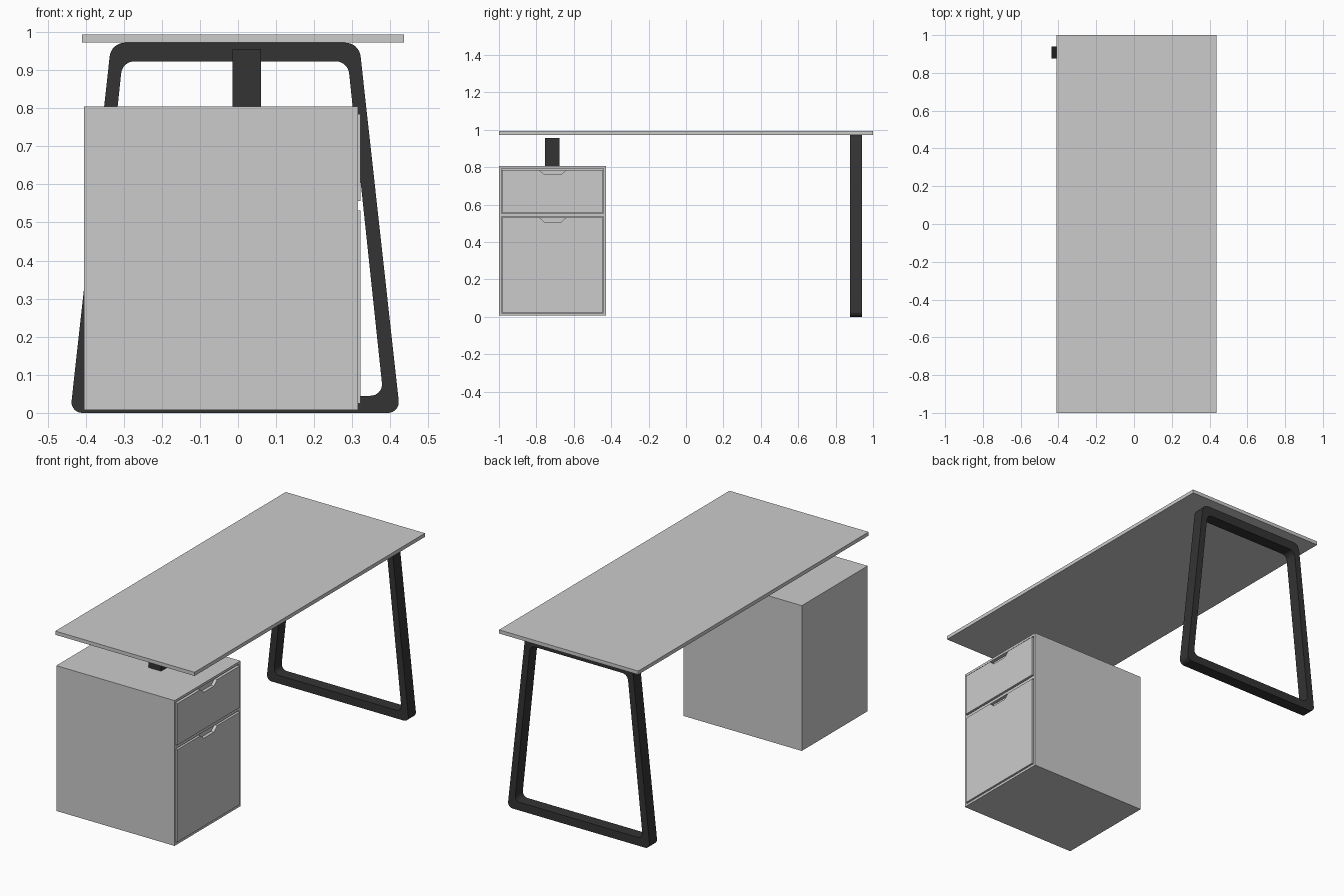
import bpy, bmesh, math
from mathutils import Vector

if "Cube" in bpy.data.objects:
    bpy.data.objects.remove(bpy.data.objects["Cube"])

black = bpy.data.materials.new("black_metal")
black.diffuse_color = (0.035, 0.034, 0.034, 1)
black.use_nodes = True
black.node_tree.nodes["Principled BSDF"].inputs["Base Color"].default_value = black.diffuse_color


def finish(name, bm, mat=None):
    bmesh.ops.recalc_face_normals(bm, faces=bm.faces)
    me = bpy.data.meshes.new(name)
    bm.to_mesh(me)
    bm.free()
    ob = bpy.data.objects.new(name, me)
    bpy.context.collection.objects.link(ob)
    if mat:
        me.materials.append(mat)
    return ob


def box(name, x, y, z, mat=None):
    bm = bmesh.new()
    bmesh.ops.create_cube(bm, size=1)
    for v in bm.verts:
        v.co = [(a + b) / 2 + c * (b - a) for (a, b), c in zip((x, y, z), v.co)]
    return finish(name, bm, mat)


def rounded(points, radii, steps=8):
    """Polygon with circular fillets at every corner."""
    out = []
    for i, (p, r) in enumerate(zip(points, radii)):
        p = Vector(p)
        a = (Vector(points[i - 1]) - p).normalized()
        b = (Vector(points[(i + 1) % len(points)]) - p).normalized()
        half = a.angle(b) / 2
        centre = p + (a + b).normalized() * r / math.sin(half)
        s = (p + a * r / math.tan(half) - centre).normalized()
        e = (p + b * r / math.tan(half) - centre).normalized()
        sweep = s.angle(e)
        for k in range(steps + 1):
            t = sweep * k / steps
            d = (s * math.sin(sweep - t) + e * math.sin(t)) / math.sin(sweep)
            out.append(centre + d * r)
    return out


# Table top
box("table_top", (-0.410, 0.436), (-1, 1), (0.973, 0.993))

# Trapezoid loop leg with rounded corners
CX = -0.0075
outer = rounded([(CX - 0.433, 0), (CX + 0.433, 0), (CX + 0.3255, 0.972), (CX - 0.3255, 0.972)],
                (0.028, 0.028, 0.04, 0.04))
inner = rounded([(CX - 0.389, 0.045), (CX + 0.389, 0.045), (CX + 0.296, 0.923), (CX - 0.296, 0.923)],
                (0.03, 0.03, 0.035, 0.035))
bm = bmesh.new()
rings = [[bm.verts.new((p.x, y, p.y)) for p in loop]
         for loop, y in ((outer, 0.876), (outer, 0.941), (inner, 0.941), (inner, 0.876))]
n = len(outer)
for r in range(4):
    a, b = rings[r], rings[(r + 1) % 4]
    for i in range(n):
        j = (i + 1) % n
        bm.faces.new((a[i], a[j], b[j], b[i]))
leg = finish("leg_frame", bm, black)
bpy.context.view_layer.objects.active = leg
leg.select_set(True)
bpy.ops.object.shade_smooth_by_angle(angle=math.radians(35))

# Short post between cabinet and table top
box("support_post", (-0.015, 0.061), (-0.755, -0.677), (0.80, 0.955), black)

# Cabinet carcass panels
X, Y = (-0.404, 0.315), (-1.0, -0.428)
T = 0.014
IY = (Y[0] + T, Y[1] - T)
box("cabinet_side_outer", X, (Y[0], IY[0]), (0.007, 0.805))
box("cabinet_side_inner", X, (IY[1], Y[1]), (0.007, 0.805))
box("cabinet_top", X, IY, (0.792, 0.805))
box("cabinet_bottom", X, IY, (0.007, 0.020))
box("cabinet_rail", X, IY, (0.537, 0.552))
box("cabinet_back", (X[0], X[0] + T), IY, (0.020, 0.792))

# Drawers: front with trapezoid finger notch, and box behind it
for name, z0, z1 in (("upper", 0.557, 0.785), ("lower", 0.024, 0.532)):
    y0, y1 = IY[0] + 0.003, IY[1] - 0.003
    d = 0.025
    outline = [(y0, z0), (y1, z0), (y1, z1), (-0.64, z1), (-0.668, z1 - d),
               (-0.757, z1 - d), (-0.785, z1), (y0, z1)]
    bm = bmesh.new()
    face = bm.faces.new([bm.verts.new((0.304, y, z)) for y, z in outline])
    ext = bmesh.ops.extrude_face_region(bm, geom=[face], use_keep_orig=True)
    bmesh.ops.translate(bm, vec=(0.018, 0, 0),
                        verts=[v for v in ext["geom"] if isinstance(v, bmesh.types.BMVert)])
    finish(name + "_drawer_front", bm)
    box(name + "_drawer_box", (X[0] + T, 0.304), (y0, y1), (z0, z1))
